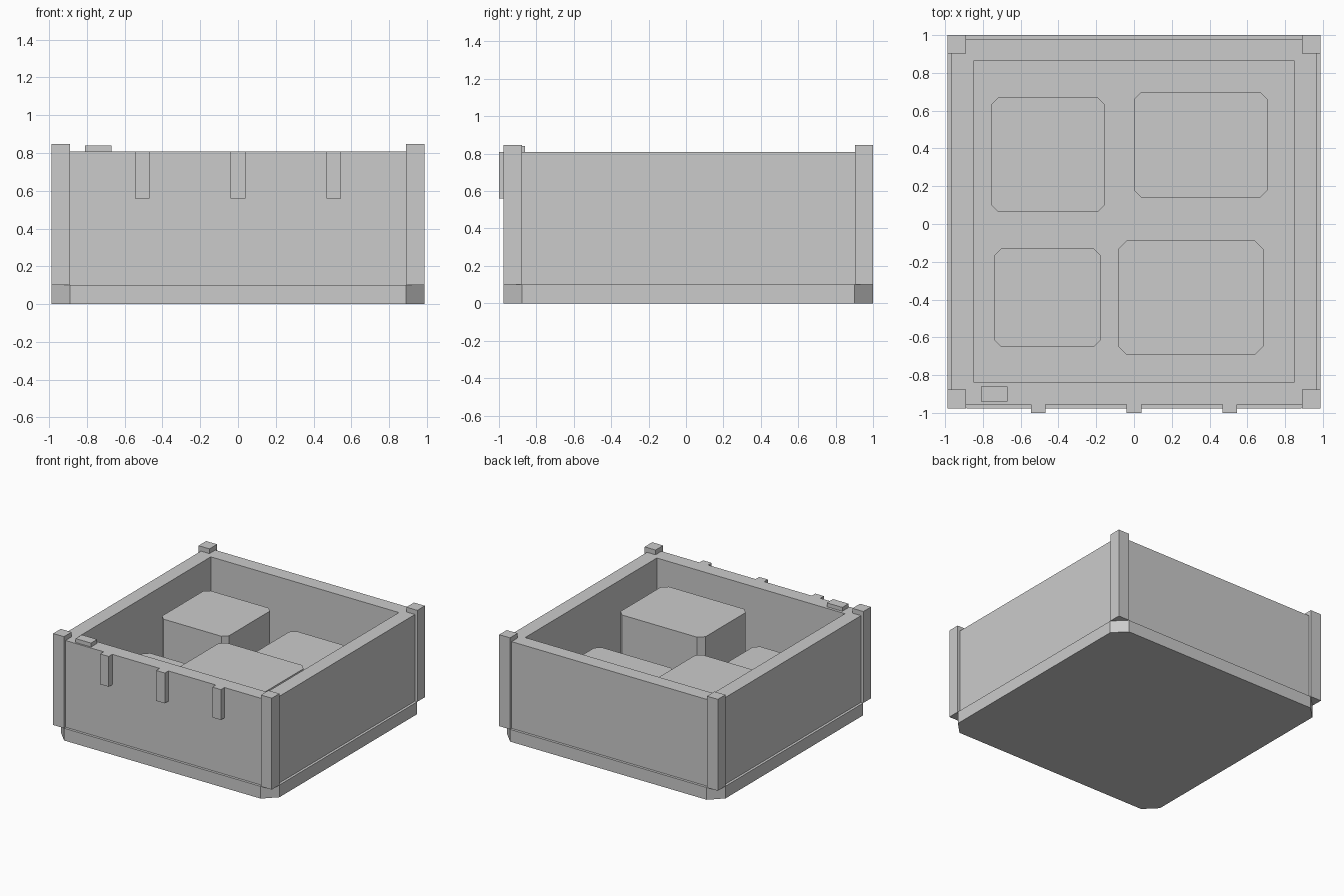
import bpy
import bmesh

cube = bpy.data.objects.get("Cube")
if cube:
    bpy.data.objects.remove(cube, do_unlink=True)

grey = bpy.data.materials.new("plain_grey")
grey.use_nodes = True
COLOUR = (0.6, 0.6, 0.6, 1)
grey.diffuse_color = COLOUR
grey.node_tree.nodes["Principled BSDF"].inputs["Base Color"].default_value = COLOUR


def finish(name, bm):
    bmesh.ops.recalc_face_normals(bm, faces=bm.faces)
    mesh = bpy.data.meshes.new(name)
    bm.to_mesh(mesh)
    bm.free()
    mesh.materials.append(grey)
    obj = bpy.data.objects.new(name, mesh)
    bpy.context.collection.objects.link(obj)
    return obj


def block(name, x, y, z, cut=0):
    """Box between (low, high) ranges, with optional cut vertical corners."""
    bm = bmesh.new()
    bmesh.ops.create_cube(bm, size=1)
    for v in bm.verts:
        for i, (low, high) in enumerate((x, y, z)):
            v.co[i] = high if v.co[i] > 0 else low
    if cut:
        upright = [e for e in bm.edges
                   if abs(e.verts[0].co.z - e.verts[1].co.z) > 1e-4]
        bmesh.ops.bevel(bm, geom=upright, offset=cut, offset_type='OFFSET',
                        segments=1, affect='EDGES')
    return finish(name, bm)


# Overall footprint and levels
HALF = 0.988
MID_Y = 0.0125
FLOOR, RIM, POST_TOP = 0.1, 0.808, 0.847


def span(half, mid=0.0):
    return (mid - half, mid + half)


# Base slab with cut corners
block("base", span(HALF), span(HALF, MID_Y), (0, FLOOR), cut=0.1)

# Walls: a hollow square frame made from outer and inner loops
bm = bmesh.new()
rings = []
for half, z in ((0.967, FLOOR), (0.967, RIM), (0.85, RIM), (0.85, FLOOR)):
    rings.append([bm.verts.new((sx * half, MID_Y + sy * half, z))
                  for sx, sy in ((-1, -1), (1, -1), (1, 1), (-1, 1))])
for k in range(4):
    a, b = rings[k], rings[(k + 1) % 4]
    for i in range(4):
        j = (i + 1) % 4
        bm.faces.new((a[i], a[j], b[j], b[i]))
finish("walls", bm)

# Corner posts
POST = 0.049
for side, sx in (("right", -1), ("left", 1)):
    for end, sy in (("front", -1), ("back", 1)):
        block(f"{end}_{side}_post", span(POST, sx * (HALF - POST)),
              span(POST, MID_Y + sy * (HALF - POST)), (FLOOR, POST_TOP))

# Short battens hanging on the front wall
for side, x in (("right", -0.507), ("middle", 0), ("left", 0.507)):
    block(f"{side}_front_batten", span(0.039, x), (-1, -0.95), (0.56, RIM))

# Small tab on the front rim
block("rim_tab", (-0.81, -0.67), (-0.94, -0.86), (RIM - 0.01, 0.84))

# Cargo blocks inside
block("back_right_cargo", (-0.758, -0.153), (0.063, 0.67), (FLOOR, 0.64), cut=0.04)
block("back_left_cargo", (0, 0.706), (0.138, 0.7), (FLOOR, 0.5), cut=0.04)
block("front_right_cargo", (-0.742, -0.174), (-0.652, -0.13), (FLOOR, 0.44), cut=0.04)
block("front_left_cargo", (-0.085, 0.685), (-0.693, -0.088), (FLOOR, 0.685), cut=0.045)
